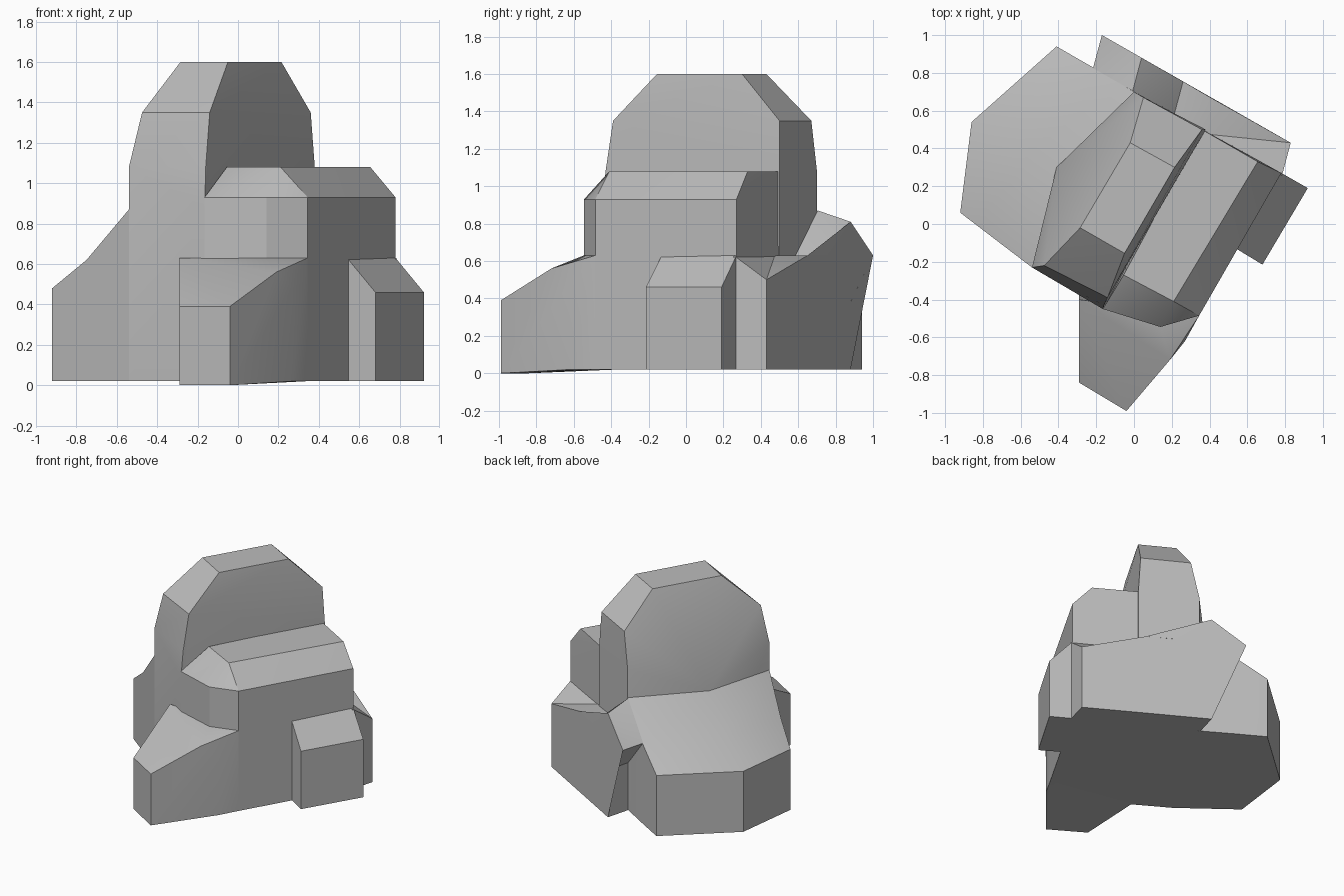
import bpy, bmesh, math

if "Cube" in bpy.data.objects:
    bpy.data.objects.remove(bpy.data.objects["Cube"])

stone = bpy.data.materials.new("grey stone")
stone.diffuse_color = (0.5, 0.5, 0.5, 1)
stone.use_nodes = True
stone.node_tree.nodes["Principled BSDF"].inputs["Base Color"].default_value = stone.diffuse_color
BASE = 0.02


def finish(name, bm):
    """Turn a bmesh into a stone object, smooth except at its sharp edges."""
    bmesh.ops.recalc_face_normals(bm, faces=bm.faces)
    mesh = bpy.data.meshes.new(name)
    bm.to_mesh(mesh)
    bm.free()
    mesh.materials.append(stone)
    mesh.shade_smooth()
    mesh.set_sharp_from_angle(angle=math.radians(30))
    obj = bpy.data.objects.new(name, mesh)
    bpy.context.collection.objects.link(obj)
    return obj


def hull(name, points):
    """Convex block around the given corners."""
    bm = bmesh.new()
    for p in points:
        bm.verts.new(p)
    res = bmesh.ops.convex_hull(bm, input=bm.verts)
    loose = [v for v in bm.verts if not v.link_faces]
    bmesh.ops.delete(bm, geom=loose, context='VERTS')
    bmesh.ops.dissolve_limit(bm, angle_limit=math.radians(2),
                             verts=bm.verts, edges=bm.edges)
    return finish(name, bm)


def level(z, *xy):
    return [(x, y, z) for x, y in xy]


# Tall slab with a chamfered top and a bulging left side
hull("tall_slab",
     level(1.60, (-.285, -.02), (-.05, -.155), (.215, .30), (-.02, .43))
     + level(1.35, (-.475, -.22), (-.14, -.39), (.36, .50), (.05, .67))
     + level(1.08, (-.54, -.23), (-.16, -.43), (.38, .50), (0, .70))
     + level(.88, (-.54, -.23), (-.165, -.45), (.38, .50), (0, .70), (-.41, .30))
     + level(BASE, (-.54, -.23), (-.165, -.45), (.38, .50), (0, .70), (-.41, .30)))

# Middle ridge with bevelled shoulder and clipped front corner
foot_print = [(-.165, -.45), (.14, -.545), (.345, -.485), (.78, .27), (.37, .50)]
hull("middle_ridge",
     level(1.08, (-.055, -.27), (.21, -.41), (.655, .33), (.36, .50))
     + level(.93, *foot_print) + level(BASE, *foot_print))

# Sloping front foot, dipping slightly lower at its tip
hull("front_foot",
     level(.39, (-.29, -.84), (-.04, -.99))
     + [(.19, -.72, .56), (.27, -.62, .48)]
     + level(.63, (.14, -.545), (.345, -.485), (-.29, -.40))
     + level(0, (-.29, -.84), (-.04, -.99))
     + level(BASE, (.27, -.62), (.19, -.72), (.345, -.485), (-.29, -.37)))

# Small side block with a slanted top
hull("side_block",
     level(.63, (.54, -.13), (.78, .27))
     + level(.46, (.68, -.215), (.92, .19))
     + level(BASE, (.54, -.13), (.78, .27), (.68, -.215), (.92, .19)))

# Left boulder: a concave sloping roof with walls down to the base
roof = [
    [(-.54, -.23, .87), (-.41, .30, .88), (0, .70, .87)],
    [(-.75, -.07, .62), (-.64, .43, .64), (-.21, .825, .63)],
    [(-.92, .06, .48), (-.86, .54, .48), (-.41, .94, .48)],
]
bm = bmesh.new()
grid = [[bm.verts.new(p) for p in row] for row in roof]
for a, b in zip(grid, grid[1:]):
    for i in range(2):
        bm.faces.new((a[i], a[i + 1], b[i + 1], b[i]))
ext = bmesh.ops.extrude_face_region(bm, geom=bm.faces[:], use_keep_orig=True)
for item in ext["geom"]:
    if isinstance(item, bmesh.types.BMVert):
        item.co.z = BASE
finish("left_boulder", bm)

# Back ledge: a peaked, overhanging outline carried into the body
outer = [(.04, .88, BASE), (.04, .88, .38), (-.17, 1.0, .63), (.04, .88, .81),
         (.26, .755, .63), (.44, .65, .63), (.83, .43, .50), (.83, .43, BASE)]
inner_z = [BASE, .38, .63, .87, .63, .63, .63, BASE]
bm = bmesh.new()
front = [bm.verts.new(p) for p in outer]
back = [bm.verts.new((x - .047, y - .175, z)) for (x, y, _), z in zip(outer, inner_z)]
bm.faces.new(front)
bm.faces.new(back[::-1])
n = len(outer)
for i in range(n):
    j = (i + 1) % n
    bm.faces.new((front[i], front[j], back[j], back[i]))
bmesh.ops.triangulate(bm, faces=bm.faces)
finish("back_ledge", bm)
